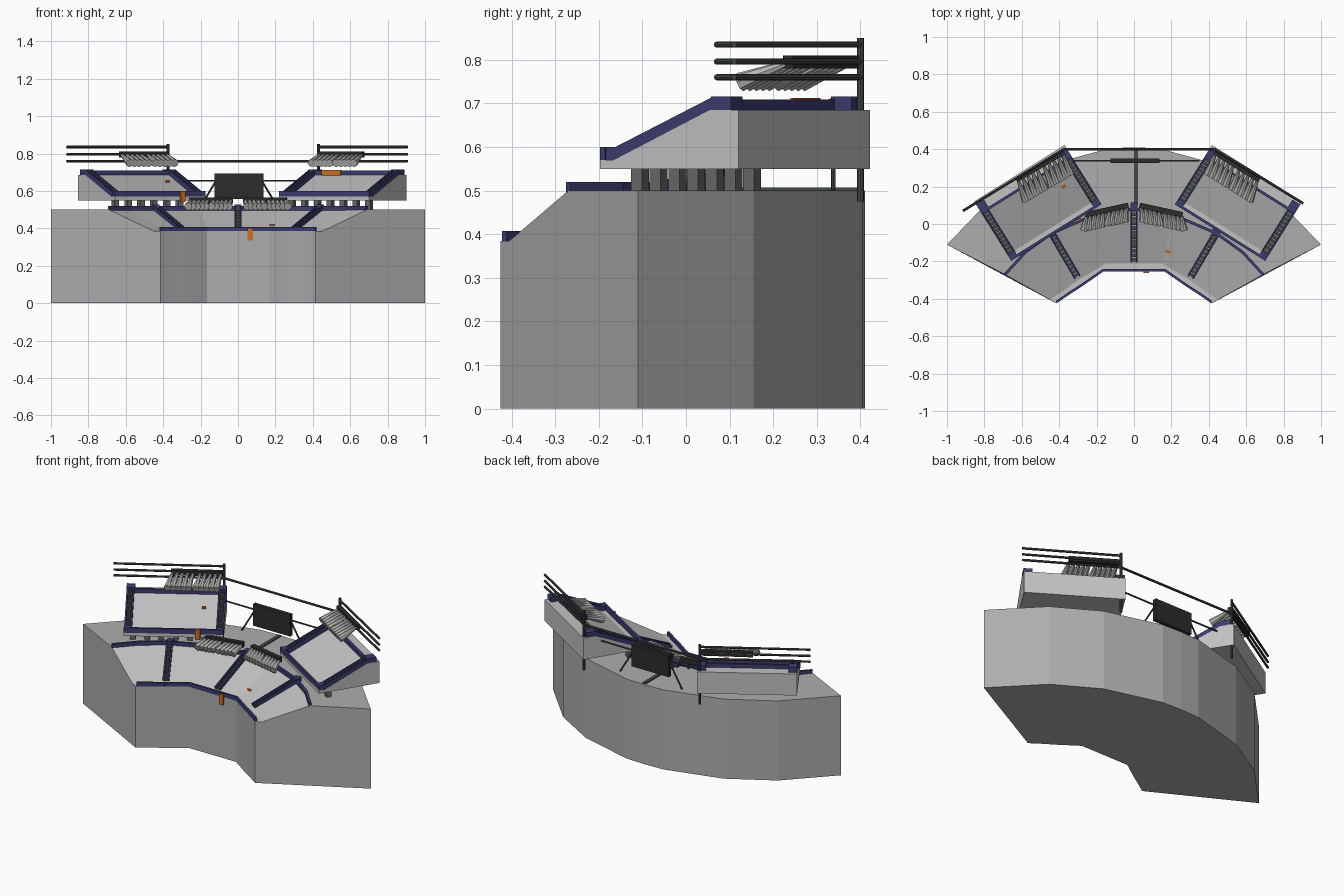
import bpy, bmesh, math
from mathutils import Matrix, Vector

if "Cube" in bpy.data.objects:
    bpy.data.objects.remove(bpy.data.objects["Cube"])


def material(name, r, g, b):
    m = bpy.data.materials.new(name)
    m.diffuse_color = (r, g, b, 1)
    m.use_nodes = True
    m.node_tree.nodes["Principled BSDF"].inputs["Base Color"].default_value = m.diffuse_color
    return m


CONCRETE = material("concrete grey", 0.42, 0.42, 0.42)
PANEL = material("light panel grey", 0.54, 0.54, 0.54)
NAVY = material("navy trim", 0.045, 0.045, 0.16)
STEEL = material("dark steel", 0.06, 0.065, 0.065)
BLACK = material("charcoal", 0.025, 0.025, 0.027)
COLUMN = material("column grey", 0.14, 0.14, 0.14)
LAMP = material("lamp grey", 0.48, 0.48, 0.47)
ORANGE = material("orange sign", 0.62, 0.16, 0.02)


def finish(name, bm, mats):
    bmesh.ops.recalc_face_normals(bm, faces=bm.faces)
    me = bpy.data.meshes.new(name)
    bm.to_mesh(me)
    bm.free()
    for m in mats:
        me.materials.append(m)
    ob = bpy.data.objects.new(name, me)
    bpy.context.collection.objects.link(ob)
    return ob


def frame(p, q):
    """Matrix at the middle of p-q with local x along the segment."""
    x = (q - p).normalized()
    up = Vector((0, 0, 1)) if abs(x.z) < 0.99 else Vector((0, 1, 0))
    y = up.cross(x).normalized()
    z = x.cross(y)
    m = Matrix((x, y, z)).transposed().to_4x4()
    m.translation = (p + q) / 2
    return m, (q - p).length


def part(name, mat, bars=(), rods=()):
    """bars: (p, q, width, height); rods: (p, q, radius at p, radius at q)."""
    bm = bmesh.new()
    for p, q, w, h in bars:
        m, l = frame(Vector(p), Vector(q))
        bmesh.ops.create_cube(bm, size=1, matrix=m @ Matrix.Diagonal((l, w, h, 1)))
    for p, q, r1, r2 in rods:
        m, l = frame(Vector(p), Vector(q))
        bmesh.ops.create_cone(bm, cap_ends=True, segments=8, radius1=r1, radius2=r2, depth=l,
                              matrix=m @ Matrix.Rotation(math.pi / 2, 4, 'Y'))
    return finish(name, bm, [mat])


def loft(name, sections, mats, light_rows=()):
    """Skin equal closed cross-sections and cap both ends."""
    bm = bmesh.new()
    rows = [[bm.verts.new(p) for p in s] for s in sections]
    n = len(rows[0])
    for a, b in zip(rows, rows[1:]):
        for i in range(n):
            j = (i + 1) % n
            f = bm.faces.new((a[i], a[j], b[j], b[i]))
            f.material_index = 1 if i in light_rows else 0
    bm.faces.new(rows[0])
    bm.faces.new(rows[-1])
    return finish(name, bm, mats)


def both(half):
    return [(-x, y) for x, y in reversed(half) if x] + list(half)


def path(pts, z, w, h):
    return [((*a, z), (*b, z), w, h) for a, b in zip(pts, pts[1:])]


def stairs(name, p, q, w, n):
    p, q = Vector(p), Vector(q)
    side = Vector((0, 0, 1)).cross(q - p).normalized() * w / 2
    part(name + "_sides", NAVY, [(p + side * s, q + side * s, 0.009, 0.03) for s in (-1, 1)])
    d = (q - p) / n
    flat = Vector((d.x, d.y, 0))
    part(name + "_steps", STEEL, [(p + d * i, p + d * i + flat * 0.8, w, 0.02) for i in range(n)])


# curved base: front wall, lip, sloped stand, flat top
front = both([(0, -.255), (.165, -.255), (.28, -.335), (.35, -.38), (.415, -.425)])
lip = both([(0, -.21), (.15, -.21), (.3, -.3), (.375, -.355), (.45, -.405)])
ridge = both([(0, .08), (.21, .05), (.44, -.05), (.58, -.15), (.69, -.27)])
back = both([(0, .41), (.13, .405), (.48, .31), (.745, .155), (1, -.11)])
loft("curved_base",
     [[(*f, 0), (*f, .385), (*l, .385), (*r, .5), (*b, .5), (*b, 0)]
      for f, l, r, b in zip(front, lip, ridge, back)],
     [CONCRETE, PANEL], (1, 2))
part("front_edge_trim", NAVY, path([(x, y + .008) for x, y in front], .395, .013, .026))
part("ridge_trim", NAVY, path(ridge, .508, .015, .024))

# stairs on the lower stand
stairs("centre_stairs", (0, -.2, .392), (0, .09, .508), .03, 12)
for s, side in ((-1, "left"), (1, "right")):
    stairs(side + "_lower_stairs", (s * .305, -.28, .395), (s * .44, -.05, .508), .03, 12)
part("stair_heads", NAVY, [((x - .02, y, .512), (x + .02, y, .512), .04, .03)
                           for x, y in ((0, .095), (-.44, -.045), (.44, -.045))])
part("rear_walkway", STEEL, [((.01, .1, .502), (.01, .4, .502), .022, .01)])


def lamp_row(name, a, b, direction, n=10):
    """Dark bar carrying a row of flared lamps."""
    a, b, d = Vector(a), Vector(b), Vector(direction)
    part(name + "_bar", BLACK, [(a, b, .028, .03)])
    rods = []
    for i in range(n):
        t = (i + .5) / n + (.02 if i >= n // 2 else -.02)
        p = a.lerp(b, t) + d * .1
        rods.append((p, p + d, .008, .022))
    part(name + "_lamps", LAMP, rods=rods)


# lamp rows at the ridge
for s, side in ((-1, "left"), (1, "right")):
    lamp_row(side + "_ridge", (s * .03, .1, .55), (s * .26, .05, .55), (s * .012, -.075, -.03))
    part(side + "_ridge_lamp_posts", STEEL,
         rods=[((s * x, y, .5), (s * x, y, .55), .006, .006) for x, y in ((.08, .09), (.22, .06))])

# upper stands, one each side, turned inwards
for s, side, cx in ((-1, "left", -.514), (1, "right", .559)):
    M = Matrix.Translation((cx, .1125, 0)) @ Matrix.Rotation(-s * math.radians(32), 4, 'Z')

    def L(x, y, z):
        return M @ Vector((s * x, y, z))

    profile = [(-.187, .55), (-.187, .57), (-.15, .57), (.11, .685), (.187, .685), (.187, .55)]
    loft(side + "_upper_stand", [[L(x, y, z) for y, z in profile] for x in (-.285, .285)], [PANEL])
    part(side + "_stand_trim", NAVY, [
        (L(-.285, -.18, .585), L(.285, -.18, .585), .014, .03),
        (L(-.285, .115, .697), L(.285, .115, .697), .014, .025)]
        + [(L(x - .025, .14, .7), L(x + .025, .14, .7), .055, .032) for x in (-.26, .26)]
        + [(L(x - .02, -.168, .585), L(x + .02, -.168, .585), .038, .03) for x in (-.262, .262)])
    for k, x in (("inner", -.262), ("outer", .262)):
        stairs(f"{side}_{k}_stairs", L(x, -.155, .58), L(x, .12, .7), .035, 12)
    part(side + "_support_columns", COLUMN,
         [(L(-.265 + i * .081, -.11, .525), L(-.235 + i * .081, -.11, .525), .03, .05)
          for i in range(7)])

# fences behind the upper stands
ends = {"left": ((-.375, .4), (-.915, .07)), "right": ((.43, .4), (.905, .11))}
for side, (a, b) in ends.items():
    part(side + "_fence", STEEL,
         rods=[((*a, z), (*b, z), .007, .007) for z in (.835, .796, .76)]
         + [((*a, .475), (*a, .85), .008, .008)])
part("rear_cross_rail", STEEL, rods=[((-.375, .4, .76), (.43, .4, .76), .007, .007)])
lamp_row("left_fence", (-.63, .235, .795), (-.375, .385, .795), (.04, -.105, -.042))
lamp_row("right_fence", (.67, .235, .795), (.43, .385, .795), (-.04, -.105, -.042))

# display board with its braces
part("display_board", BLACK, [((-.125, .338, .625), (.135, .338, .625), .024, .135)])
part("board_braces", STEEL, rods=[
    (p, q, .005, .005) for p, q in (
        ((-.32, .338, .655), (-.12, .338, .655)), ((.13, .338, .655), (.35, .338, .655)),
        ((-.12, .338, .65), (-.21, .338, .5)), ((.13, .338, .65), (.22, .338, .5)))])

# small orange signs
part("orange_signs", ORANGE, [
    ((.05, -.258, .368), (.08, -.258, .368), .008, .066),
    ((-.307, .014, .57), (-.283, .029, .57), .009, .06),
    ((.45, .305, .698), (.55, .243, .698), .009, .028),
    ((.17, -.142, .416), (.195, -.152, .416), .012, .012),
    ((-.32, -.085, .455), (-.3, -.075, .455), .012, .012),
    ((-.385, .195, .652), (-.367, .206, .652), .012, .012)])
